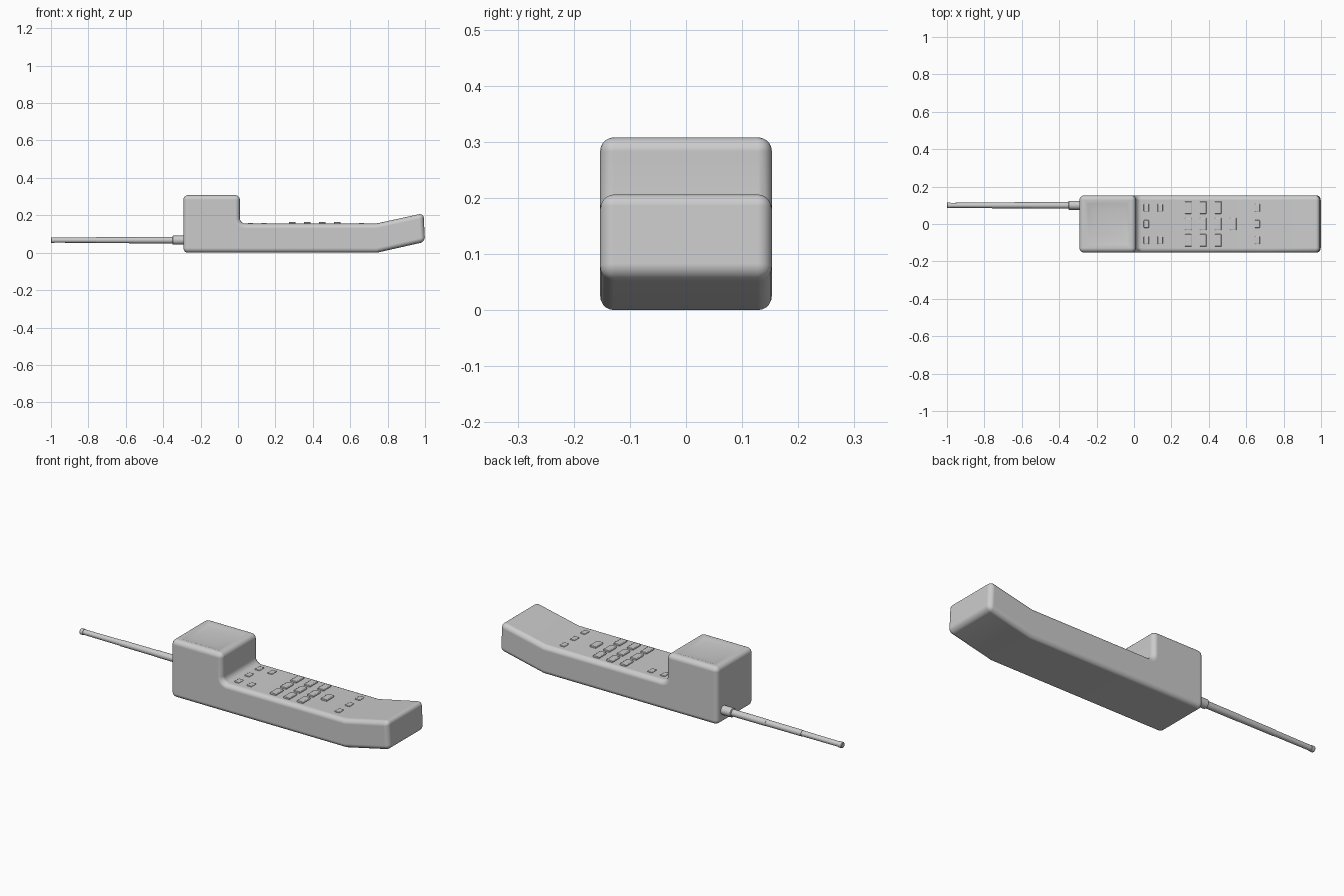
import bpy, bmesh, math
from mathutils import Matrix

if "Cube" in bpy.data.objects:
    bpy.data.objects.remove(bpy.data.objects["Cube"])

W = 0.153      # half width of the handset
TOP = 0.155    # height of the keypad surface


def add_object(name, bm):
    mesh = bpy.data.meshes.new(name)
    bmesh.ops.recalc_face_normals(bm, faces=bm.faces)
    bm.to_mesh(mesh)
    bm.free()
    ob = bpy.data.objects.new(name, mesh)
    bpy.context.collection.objects.link(ob)
    return ob


def smooth(ob, degrees=35):
    bpy.ops.object.select_all(action='DESELECT')
    ob.select_set(True)
    bpy.context.view_layer.objects.active = ob
    bpy.ops.object.shade_smooth_by_angle(angle=math.radians(degrees))


def bevel(ob, width, segments):
    mod = ob.modifiers.new("rounded_edges", 'BEVEL')
    mod.width = width
    mod.segments = segments
    mod.limit_method = 'ANGLE'
    mod.angle_limit = math.radians(40)
    mod.use_clamp_overlap = False
    mod.harden_normals = True


# Handset body: side profile extruded across the width
r = 0.03
profile = [(-0.292, 0), (0.742, 0), (1.0, 0.058), (0.992, 0.211), (0.735, TOP)]
for i in range(6):
    a = math.radians(270 - 18 * i)
    profile.append((0.01 + r + r * math.cos(a), TOP + r + r * math.sin(a)))
profile += [(0.01, 0.308), (-0.292, 0.308)]
bm = bmesh.new()
face = bm.faces.new([bm.verts.new((x, -W, z)) for x, z in profile])
ext = bmesh.ops.extrude_face_region(bm, geom=[face])
bmesh.ops.translate(bm, vec=(0, 2 * W, 0),
                    verts=[v for v in ext['geom'] if isinstance(v, bmesh.types.BMVert)])
bmesh.ops.recalc_face_normals(bm, faces=bm.faces)

# Shallow dish in the earpiece top
dish = max(bm.faces, key=lambda f: f.calc_center_median().z if f.normal.z > 0.9 else -1)
for thickness, depth in [(0.033, 0), (0.012, -0.004), (0.03, -0.005), (0.04, -0.003)]:
    bmesh.ops.inset_individual(bm, faces=[dish], thickness=thickness, depth=depth,
                               use_even_offset=True)
body = add_object("handset_body", bm)
smooth(body)
bevel(body, 0.025, 5)


# Keys: low boxes standing on the keypad surface
def key(name, x, y, sx, sy, height):
    bm = bmesh.new()
    bmesh.ops.create_cube(bm, size=1, matrix=Matrix.Translation((x, y, TOP - 0.005 + height / 2))
                          @ Matrix.Diagonal((sx, sy, height + 0.01, 1)))
    ob = add_object(name, bm)
    smooth(ob)
    bevel(ob, 0.004, 2)


rows = (-0.087, 0, 0.087)
for x in (0.29, 0.37, 0.45):
    for y in rows:
        key("number_key", x, y, 0.036, 0.066, 0.009)
key("number_key", 0.53, 0, 0.036, 0.066, 0.009)
for y in rows:
    key("upper_function_key", 0.066, y, 0.028, 0.042, 0.005)
    key("lower_function_key", 0.66, y, 0.028, 0.042, 0.005)
for y in (rows[0], rows[2]):
    key("upper_function_key", 0.14, y, 0.028, 0.042, 0.005)


# Antenna: revolved about an axis along x
def revolve(name, outline, y, z, sides=24):
    bm = bmesh.new()
    rings = []
    for x, rad in outline:
        rings.append([bm.verts.new((x, y + rad * math.cos(2 * math.pi * i / sides),
                                    z + rad * math.sin(2 * math.pi * i / sides)))
                      for i in range(sides)])
    for a, b in zip(rings, rings[1:]):
        for i in range(sides):
            j = (i + 1) % sides
            bm.faces.new((a[i], a[j], b[j], b[i]))
    bm.faces.new(rings[0])
    bm.faces.new(rings[-1])
    smooth(add_object(name, bm))


revolve("antenna_collar", [(-0.28, 0.024), (-0.347, 0.024), (-0.35, 0.021)], 0.1, 0.067)
revolve("antenna_rod", [(-0.34, 0.018), (-0.55, 0.0175), (-0.55, 0.0165), (-0.76, 0.016),
                        (-0.76, 0.0145), (-0.98, 0.0135), (-0.98, 0.0155), (-0.997, 0.0155),
                        (-1.0, 0.013)], 0.1, 0.067)
